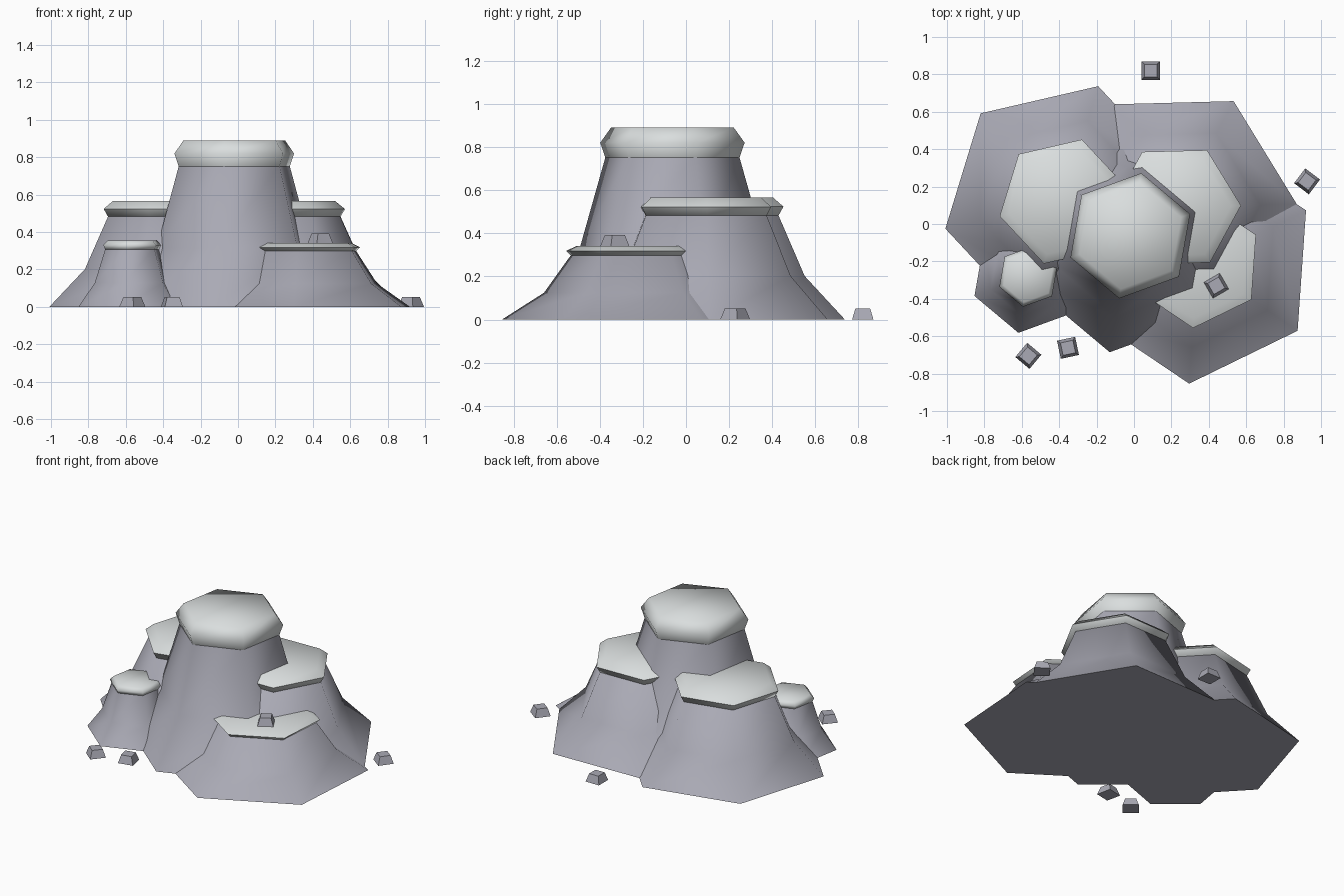
import bpy, bmesh
from math import cos, sin, radians

if "Cube" in bpy.data.objects:
    bpy.data.objects.remove(bpy.data.objects["Cube"])

def material(name, color):
    m = bpy.data.materials.new(name)
    m.diffuse_color = color
    m.use_nodes = True
    m.node_tree.nodes["Principled BSDF"].inputs["Base Color"].default_value = m.diffuse_color
    return m

rock_mat = material("slate", (0.40, 0.40, 0.46, 1))
cap_mat = material("pale_stone", (0.70, 0.73, 0.73, 1))

def stack(name, x, y, sides, turn, profile, mat):
    """Closed solid from stacked polygon rings; profile is (radius, z)."""
    bm = bmesh.new()
    angles = [radians(turn + 360 * i / sides) for i in range(sides)]
    rings = [[bm.verts.new((x + r * cos(a), y + r * sin(a), z)) for a in angles]
             for r, z in profile]
    bm.faces.new(rings[0][::-1])
    bm.faces.new(rings[-1])
    for low, high in zip(rings, rings[1:]):
        for i in range(sides):
            j = (i + 1) % sides
            bm.faces.new((low[i], low[j], high[j], high[i]))
    me = bpy.data.meshes.new(name)
    bm.to_mesh(me)
    bm.free()
    me.materials.append(mat)
    ob = bpy.data.objects.new(name, me)
    bpy.context.collection.objects.link(ob)
    bpy.ops.object.select_all(action='DESELECT')
    ob.select_set(True)
    bpy.context.view_layer.objects.active = ob
    bpy.ops.object.shade_smooth_by_angle(angle=radians(70))
    return ob

# Flared six-sided mounds with bulging caps:
# name, x, y, turn, rock top z, cap top z, scale
mounds = [
    ("centre", -0.02, -0.063, 20, 0.75, 0.89, 0.98),
    ("back_left", -0.38, 0.12, 13, 0.48, 0.567, 1.0),
    ("back_right", 0.225, 0.09, 1.5, 0.48, 0.565, 1.0),
    ("front_right", 0.34, -0.21, 26, 0.295, 0.342, 1.0),
    ("front_left", -0.565, -0.28, 20, 0.305, 0.355, 0.475),
]
for name, x, y, turn, h, top, s in mounds:
    stack(name + "_rock", x, y, 6, turn,
          [(0.645 * s, 0), (0.45 * s, 0.42 * h), (0.32 * s, h + 0.01)], rock_mat)
    stack(name + "_cap", x, y, 6, turn,
          [(0.322 * s, h), (0.347 * s, (h + top) / 2), (0.295 * s, top)], cap_mat)

# Loose four-sided pebbles: x, y, z, turn
pebbles = [(0.09, 0.82, 0, 45), (0.925, 0.228, 0, 8), (0.44, -0.33, 0.34, -15),
           (-0.565, -0.705, 0, 5), (-0.353, -0.662, 0, 57)]
for i, (x, y, z, turn) in enumerate(pebbles):
    stack(f"pebble_{i + 1}", x, y, 4, turn,
          [(0.07, z), (0.048, z + 0.052)], rock_mat)
